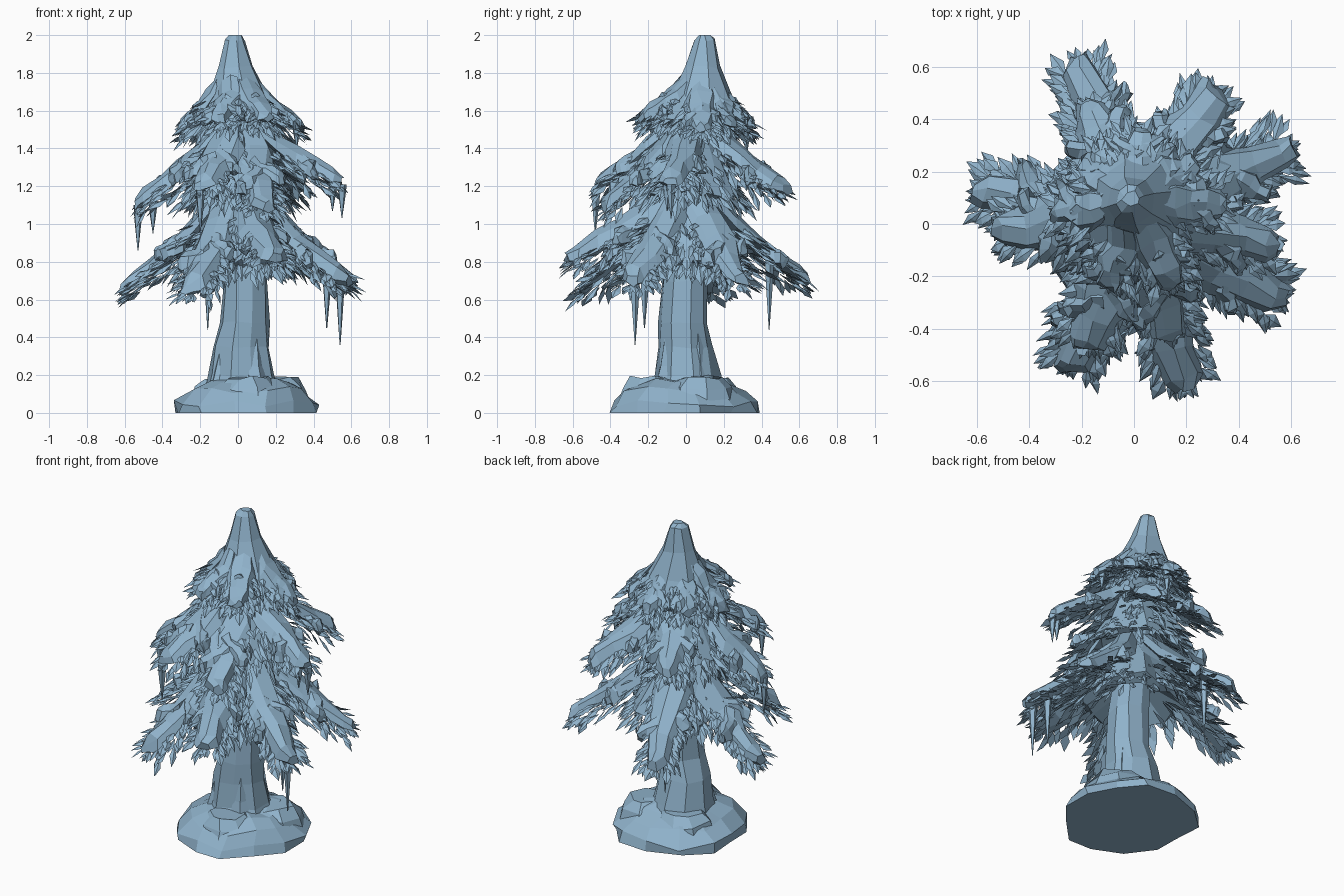
import bpy, bmesh, math, random
from mathutils import Vector

random.seed(5)
rnd = random.uniform
UP = Vector((0, 0, 1))

if "Cube" in bpy.data.objects:
    bpy.data.objects.remove(bpy.data.objects["Cube"], do_unlink=True)

ice = bpy.data.materials.new("frost blue")
ice.use_nodes = True
COLOR = (0.28, 0.45, 0.6, 1)
ice.diffuse_color = COLOR
ice.node_tree.nodes["Principled BSDF"].inputs["Base Color"].default_value = COLOR


def finish(bm, name):
    bmesh.ops.recalc_face_normals(bm, faces=bm.faces)
    me = bpy.data.meshes.new(name)
    bm.to_mesh(me)
    bm.free()
    me.materials.append(ice)
    bpy.context.collection.objects.link(bpy.data.objects.new(name, me))


def shake(amount):
    return Vector((rnd(-1, 1), rnd(-1, 1), rnd(-1, 1))) * amount


def loft(bm, rings):
    """Skin a closed solid over rings of equal point count."""
    rows = [[bm.verts.new(p) for p in ring] for ring in rings]
    n = len(rows[0])
    for a, b in zip(rows, rows[1:]):
        for i in range(n):
            j = (i + 1) % n
            bm.faces.new((a[i], a[j], b[j], b[i]))
    bm.faces.new(rows[0])
    bm.faces.new(rows[-1])


def round_rings(profile, n, rough, lobes=0.0, flat_start=False):
    """Rough rings from (centre x, centre y, z, radius) rows."""
    swell = [1 + lobes * rnd(-1, 1) for _ in range(n)]
    rings = []
    for k, (cx, cy, z, r) in enumerate(profile):
        ring = []
        for i in range(n):
            a = math.tau * i / n + 0.2
            p = Vector((cx + r * swell[i] * math.cos(a), cy + r * swell[i] * math.sin(a), z))
            p += shake(rough)
            if flat_start and k == 0 or z >= 2:
                p.z = z
            ring.append(p)
        rings.append(ring)
    return rings


def needle(bm, root, direction, length, width):
    """Flat pointed blade, widest past its middle."""
    d = direction.normalized()
    side = d.cross(UP)
    side = side.normalized() if side.length > 0.01 else Vector((1, 0, 0))
    side = (side + shake(0.5)).normalized()
    mid = root + d * length * 0.55
    thick = side.cross(d) * width * 0.4
    a, t = bm.verts.new(root), bm.verts.new(root + d * length)
    ring = [bm.verts.new(mid + o) for o in (side * width, thick, -side * width)]
    for i in range(3):
        j = (i + 1) % 3
        bm.faces.new((a, ring[i], ring[j]))
        bm.faces.new((t, ring[j], ring[i]))


SECTION = ((-1, -0.6), (-0.65, 0.6), (0.1, 1), (0.7, 0.55), (1, -0.5), (0, -0.9))


def slab(bm, start, end, width, thick, bend=0.8):
    """Drooping snow-laden bough with a blunt end; returns its path."""
    span = end - start
    side = span.cross(UP).normalized()

    def path(t):
        return Vector((start.x + span.x * t, start.y + span.y * t, start.z + span.z * t ** bend))

    rings = []
    for t, f in ((0, 0.9), (0.25, 1.2), (0.5, 1.2), (0.72, 0.85), (0.92, 0.7), (1, 0.4)):
        w, h = width * f * rnd(0.85, 1.15), thick * (rnd(0.85, 1.25) if t < 1 else 0.6)
        c = path(t) + side * rnd(-0.2, 0.2) * width
        rings.append([c + side * u * w + UP * v * h + shake(0.012) for u, v in SECTION])
    loft(bm, rings)
    return path, side, Vector((span.x, span.y, 0)).normalized()


def bough(snow, leaves, start, tip, width, thick, leaf):
    """A bough with stubby side shoots, edge needles and hanging needles."""
    end = start.lerp(tip, 0.92)
    path, side, out = slab(snow, start, end, width, thick)
    for s, t in ((-1, 0.4), (1, 0.52)):
        root = path(t)
        slab(snow, root, root + side * s * width * 1.5 + out * width * 1.1 - UP * 0.08,
             width * 0.5, thick * 0.9)
    steps = int((tip - start).length * 15)
    for k in range(steps):
        t = 0.2 + 0.76 * k / steps
        size = leaf * (1.15 - 0.4 * t)
        for s in (-1, 1):
            for depth in (0.4, 1.1):
                root = path(t) + side * s * width * rnd(0.4, 0.9) - UP * thick * depth
                d = out * rnd(0.5, 1) + side * s * rnd(0.3, 0.9) - UP * rnd(0.3, 0.7)
                needle(leaves, root, d, size * rnd(0.75, 1.15), rnd(0.018, 0.03))
            # Lower layers fill the space towards the trunk
            root = path(t) + side * s * width * rnd(0.1, 1.0)
            root -= UP * (thick + 0.16 * (1 - t) * rnd(0.4, 1))
            d = out * rnd(0.3, 1) + side * s * rnd(0, 0.6) - UP * rnd(0.4, 0.8)
            needle(leaves, root, d, size * rnd(0.8, 1.2), rnd(0.018, 0.03))
    for k in range(6):
        d = (tip - end).normalized() + side * rnd(-0.6, 0.6) + shake(0.15)
        needle(leaves, end - out * 0.04 - UP * 0.015, d, rnd(0.07, 0.095), 0.02)


# Snow mound with drifts, and trunk with a few roots
bm = bmesh.new()
loft(bm, round_rings([(0.035, -0.005, 0, 0.39), (0.035, -0.005, 0.05, 0.385),
                      (0.04, -0.01, 0.12, 0.31), (0.045, -0.01, 0.17, 0.22),
                      (0.03, 0, 0.19, 0.1)], 13, 0.02, 0.06, True))
for x, y, r in ((0.06, -0.18, 0.18), (0.2, 0.07, 0.18), (-0.06, 0.12, 0.18)):
    loft(bm, round_rings([(x, y, 0.03, r * 1.1), (x, y, 0.13, r * 0.9), (x, y, 0.185, r * 0.6)],
                         8, 0.012, 0.1))
finish(bm, "snow_mound")
bm = bmesh.new()
loft(bm, round_rings([(0.02, 0.01, 0.1, 0.21), (0.02, 0.01, 0.2, 0.175), (0.02, 0, 0.35, 0.155),
                      (0.038, -0.01, 0.48, 0.13), (0.04, 0, 0.7, 0.12),
                      (0.02, 0.03, 1.1, 0.1), (0, 0.06, 1.6, 0.06)], 9, 0.01, 0.06))
for k in range(4):
    a = math.tau * (k + 0.4) / 4
    c, s = math.cos(a), math.sin(a)
    loft(bm, round_rings([(0.02 + 0.14 * c, 0.14 * s, 0.1, 0.07),
                          (0.02 + 0.12 * c, 0.12 * s, 0.25, 0.045),
                          (0.03 + 0.1 * c, 0.1 * s, 0.45, 0.02)], 5, 0.006))
finish(bm, "trunk")

# Tiers: name, centre, skirt top z, skirt rim z, skirt radius, bough width, thickness, tips
TIERS = (
    ("lower", (0.01, 0.01), 1.2, 0.8, 0.3, 0.092, 0.052,
     ((-0.24, 0.69, 0.66), (0.65, 0.32, 0.66), (0.62, -0.32, 0.66),
      (0.22, -0.68, 0.79), (-0.28, -0.61, 0.61), (-0.66, 0.15, 0.61))),
    ("middle", (0, 0.03), 1.56, 1.16, 0.25, 0.09, 0.05,
     ((-0.58, -0.03, 1.07), (0.59, -0.08, 1.2), (0.34, 0.56, 1.16),
      (-0.21, -0.52, 1.18), (-0.2, 0.5, 1.2), (0.17, -0.47, 1.05))),
    ("upper", (-0.01, 0.07), 1.76, 1.54, 0.2, 0.07, 0.04,
     ((0.37, 0.08, 1.49), (-0.33, 0.06, 1.48), (0.03, 0.38, 1.5),
      (0.17, -0.26, 1.55), (-0.1, -0.27, 1.54), (0.24, 0.26, 1.51), (-0.2, 0.26, 1.51))),
)
for name, (cx, cy), top, rim, radius, width, thick, tips in TIERS:
    snow, leaves = bmesh.new(), bmesh.new()
    height = top - rim
    loft(snow, round_rings([(cx, cy, top, 0.08), (cx, cy, top - height * 0.45, radius * 0.65),
                            (cx, cy, rim, radius), (cx, cy, rim - 0.02, radius * 0.85),
                            (cx, cy, rim + 0.08, 0.1)], 14, 0.02, 0.1))
    leaf = 0.1 + radius * 0.14
    for tip in tips:
        flat = Vector((tip[0] - cx, tip[1] - cy, 0)).normalized()
        start = Vector((cx, cy, 0)) + flat * 0.1
        start.z = top - height * 0.1
        bough(snow, leaves, start, Vector(tip), width, thick, leaf)
    # Hanging fringe around the skirt
    for level in range(6):
        f = 0.55 + level * 0.1
        for k in range(24):
            a = math.tau * (k + rnd(0, 1)) / 24
            out = Vector((math.cos(a), math.sin(a), 0))
            root = Vector((cx, cy, 0)) + out * radius * f * 0.95
            root.z = top - height * min(f, 1.02)
            needle(leaves, root, out * rnd(0.4, 1) - UP * rnd(0.5, 1) + shake(0.2),
                   leaf * rnd(0.8, 1.3), rnd(0.018, 0.03))
    # Short growth beneath the skirt
    for k in range(36):
        a, r = rnd(0, math.tau), rnd(0.5, 0.95) * radius
        root = Vector((cx + r * math.cos(a), cy + r * math.sin(a), rim))
        needle(leaves, root, Vector((math.cos(a), math.sin(a), -1)) + shake(0.3), leaf, 0.024)
    finish(snow, name + "_boughs")
    finish(leaves, name + "_needles")

# Pointed snow cap
bm = bmesh.new()
loft(bm, round_rings([(-0.015, 0.095, 2.0, 0.03), (-0.015, 0.095, 1.975, 0.052),
                      (-0.01, 0.09, 1.83, 0.098), (0, 0.085, 1.68, 0.165),
                      (0, 0.075, 1.56, 0.235), (0, 0.07, 1.55, 0.1)], 8, 0.01, 0.05))
finish(bm, "snow_cap")

# Icicles: x, y, root z, point z
bm = bmesh.new()
for x, y, z, point in ((-0.53, -0.03, 1.1, 0.86), (-0.45, -0.05, 1.12, 0.95),
                       (-0.16, 0.44, 0.82, 0.44), (0.47, -0.22, 0.74, 0.45),
                       (0.54, -0.27, 0.7, 0.36), (0.55, -0.08, 1.21, 1.03),
                       (0.5, -0.1, 1.22, 1.07), (0.31, 0.08, 1.53, 1.4),
                       (0.02, 0.32, 1.53, 1.36), (-0.2, -0.48, 1.18, 0.95)):
    loft(bm, round_rings([(x, y, z, 0.026), (x, y, z * 0.6 + point * 0.4, 0.018),
                          (x, y, point, 0.002)], 5, 0.001))
finish(bm, "icicles")
